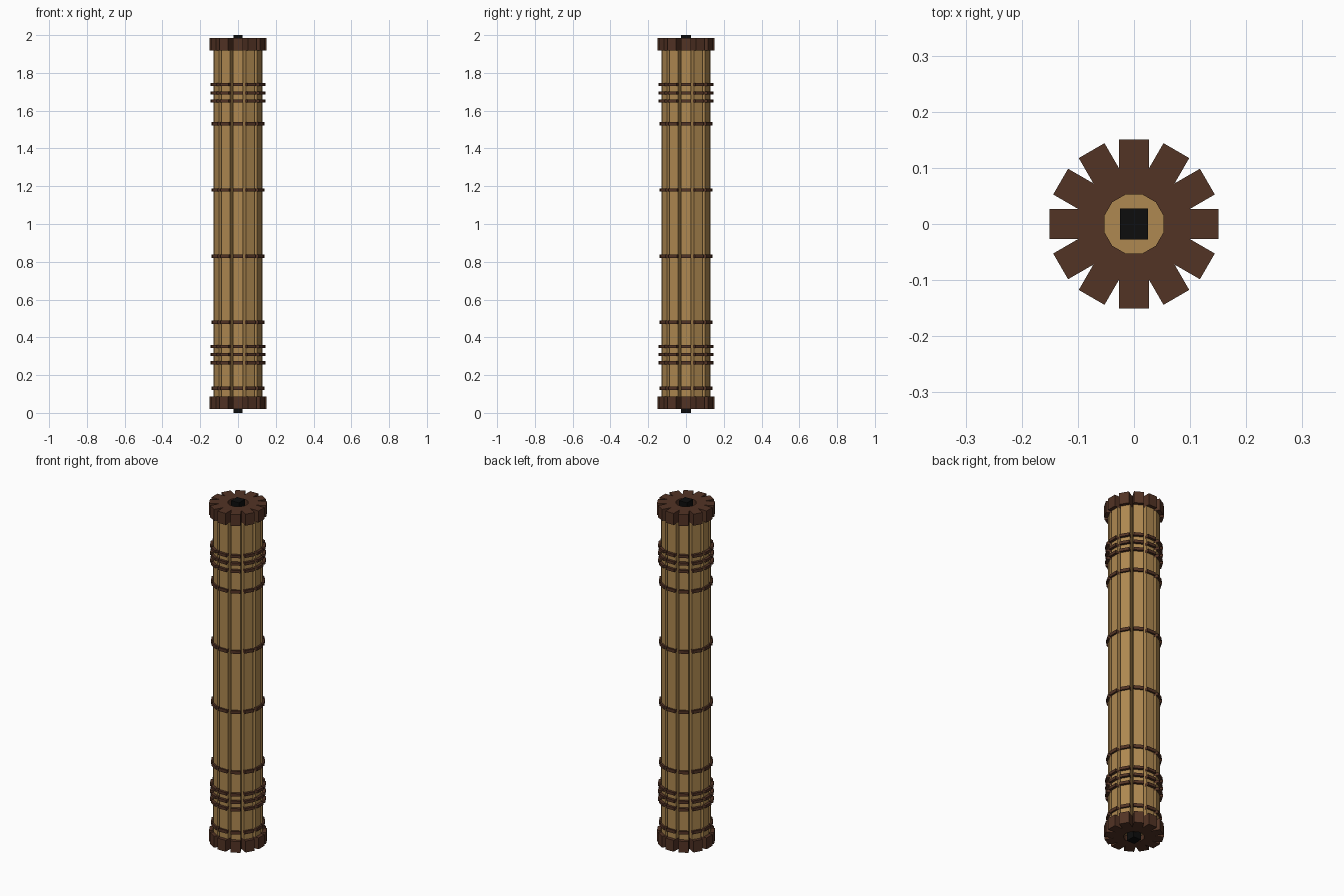
import bpy, bmesh, math
from mathutils import Matrix

if "Cube" in bpy.data.objects:
    bpy.data.objects.remove(bpy.data.objects["Cube"])

SIDES = 12


def material(name, color):
    m = bpy.data.materials.new(name)
    m.diffuse_color = (*color, 1)
    m.use_nodes = True
    m.node_tree.nodes["Principled BSDF"].inputs["Base Color"].default_value = m.diffuse_color
    return m


tan_wood = material("tan_wood", (0.43, 0.25, 0.082))
dark_wood = material("dark_wood", (0.085, 0.033, 0.018))
black = material("black", (0.004, 0.004, 0.004))


def add_box(bm, x0, x1, width, z0, z1, angle=0.0):
    """Box spanning x0..x1 along its radius, turned about the z axis."""
    mat = (Matrix.Rotation(angle, 4, 'Z')
           @ Matrix.Translation(((x0 + x1) / 2, 0, (z0 + z1) / 2))
           @ Matrix.Diagonal((x1 - x0, width, z1 - z0, 1)))
    bmesh.ops.create_cube(bm, size=1, matrix=mat)


def finish(name, bm, mat):
    me = bpy.data.meshes.new(name)
    bm.to_mesh(me)
    bm.free()
    me.materials.append(mat)
    bpy.context.collection.objects.link(bpy.data.objects.new(name, me))


def radial(name, r0, r1, width, z0, z1, mat):
    """Twelve equal boxes arranged around the axis."""
    bm = bmesh.new()
    for i in range(SIDES):
        add_box(bm, r0, r1, width, z0, z1, i * math.tau / SIDES)
    finish(name, bm, mat)


# Long slats forming the shaft
radial("shaft_slats", 0.024, 0.131, 0.052, 0.05, 1.95, tan_wood)

# Toothed end caps with an open centre
radial("bottom_cap", 0.053, 0.151, 0.053, 0.02, 0.086, dark_wood)
radial("top_cap", 0.053, 0.151, 0.053, 1.919, 1.986, dark_wood)

# Evenly spaced single bands
for i in range(5):
    z = 0.13 + 0.35 * i
    radial(f"single_band_{i + 1}", 0.12, 0.141, 0.053, z - 0.009, z + 0.009, dark_wood)

# Triple bands near each end, standing out a little further
for end, mid in (("lower", 0.309), ("upper", 1.694)):
    for i in range(3):
        z = mid + 0.0435 * (i - 1)
        radial(f"{end}_triple_band_{i + 1}", 0.12, 0.146, 0.053,
               z - 0.008, z + 0.008, dark_wood)

# Square core rod poking out of both ends
bm = bmesh.new()
add_box(bm, -0.025, 0.025, 0.055, 0, 2)
finish("core_rod", bm, black)
